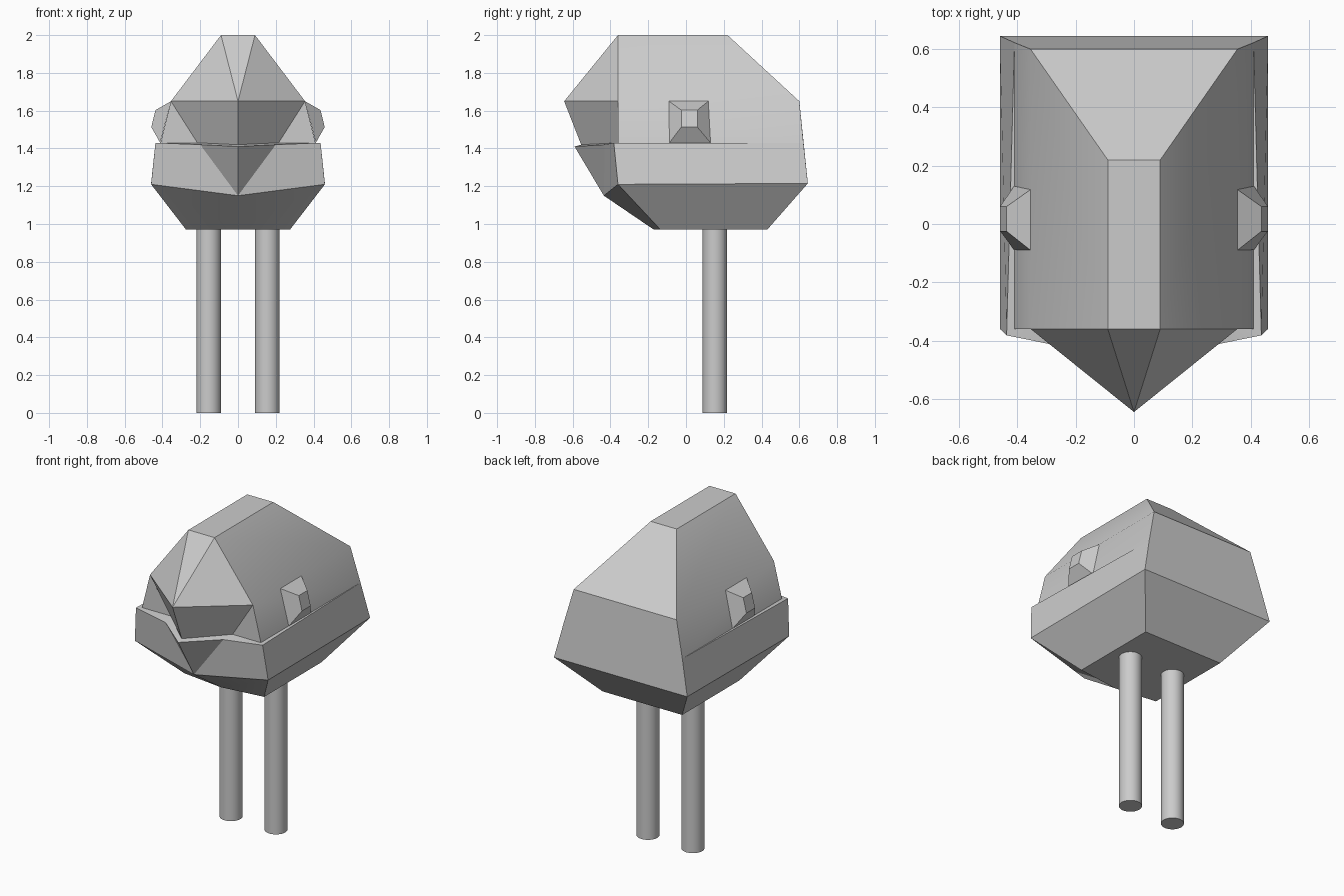
import bpy, bmesh, math

if "Cube" in bpy.data.objects:
    bpy.data.objects.remove(bpy.data.objects["Cube"])

def finish(obj, angle=30):
    bpy.ops.object.select_all(action='DESELECT')
    obj.select_set(True)
    bpy.context.view_layer.objects.active = obj
    bpy.ops.object.shade_smooth_by_angle(angle=math.radians(angle))

def to_object(name, bm):
    bmesh.ops.recalc_face_normals(bm, faces=bm.faces)
    mesh = bpy.data.meshes.new(name)
    bm.to_mesh(mesh)
    bm.free()
    obj = bpy.data.objects.new(name, mesh)
    bpy.context.collection.objects.link(obj)
    finish(obj)

# Head: right-half landmarks, mirrored across x = 0
points = {
    'crown_f': (.09, -.36, 2.0), 'crown_b': (.09, .22, 2.0),
    'cheek_f': (.355, -.36, 1.65), 'cheek_b': (.355, .60, 1.65),
    'mouth_f': (.41, -.36, 1.43), 'mouth_b': (.41, .622, 1.43),
    'beak_tip': (0, -.645, 1.65), 'beak_low': (0, -.555, 1.42),
    'beak_side': (.215, -.36, 1.43),
    'rim': (.437, -.382, 1.43), 'rim_in': (.2, -.43, 1.42),
    'jaw_tip': (0, -.59, 1.41), 'chin': (0, -.435, 1.15),
    'belly_f': (.46, -.36, 1.21), 'belly_b': (.46, .645, 1.215),
    'base_c': (0, -.17, .97), 'base_f': (.275, -.135, .97), 'base_b': (.275, .43, .97),
}
# Faces on one side (repeated on the other)
side_faces = [
    'crown_f crown_b cheek_b cheek_f', 'cheek_f cheek_b mouth_b mouth_f',
    'crown_f cheek_f beak_tip', 'cheek_f beak_side beak_low beak_tip',
    'cheek_f mouth_f beak_side', 'mouth_f mouth_b rim',
    'mouth_f rim rim_in beak_side', 'beak_side rim_in jaw_tip beak_low',
    'rim mouth_b belly_b belly_f', 'rim belly_f chin rim_in',
    'rim_in chin jaw_tip', 'belly_f belly_b base_b base_f',
    'belly_f base_f base_c chin',
]
# Right-hand chains of faces that cross the centre line
centre_faces = ['crown_f crown_b', 'crown_b cheek_b', 'cheek_b mouth_b belly_b',
                'belly_b base_b', 'base_c base_f base_b', 'crown_f beak_tip']

bm = bmesh.new()
right = {k: bm.verts.new(p) for k, p in points.items()}
left = {k: right[k] if p[0] == 0 else bm.verts.new((-p[0], p[1], p[2]))
        for k, p in points.items()}
for face in side_faces:
    for half in (right, left):
        bm.faces.new([half[k] for k in face.split()])
for face in centre_faces:
    keys = face.split()
    loop = [right[k] for k in keys] + [left[k] for k in reversed(keys)]
    bm.faces.new(list(dict.fromkeys(loop)))
to_object('head', bm)

for name, s in (('right', 1), ('left', -1)):
    # Eye: tapered block leaning out of the cheek
    bm = bmesh.new()
    base = [(.355, -.09, 1.65), (.355, .118, 1.65), (.412, .13, 1.43), (.412, -.088, 1.43)]
    tip = [(.437, -.025, 1.603), (.437, .06, 1.603), (.459, .06, 1.513), (.459, -.025, 1.513)]
    a, b = [[bm.verts.new((s * x, y, z)) for x, y, z in ring] for ring in (base, tip)]
    for ring in (a, b):
        bm.faces.new(ring)
    for i in range(4):
        j = (i + 1) % 4
        bm.faces.new((a[i], a[j], b[j], b[i]))
    to_object(name + '_eye', bm)

    # Leg
    bpy.ops.mesh.primitive_cylinder_add(vertices=32, radius=.065, depth=.975,
                                        location=(s * .155, .153, .4875))
    bpy.context.object.name = name + '_leg'
    finish(bpy.context.object)
